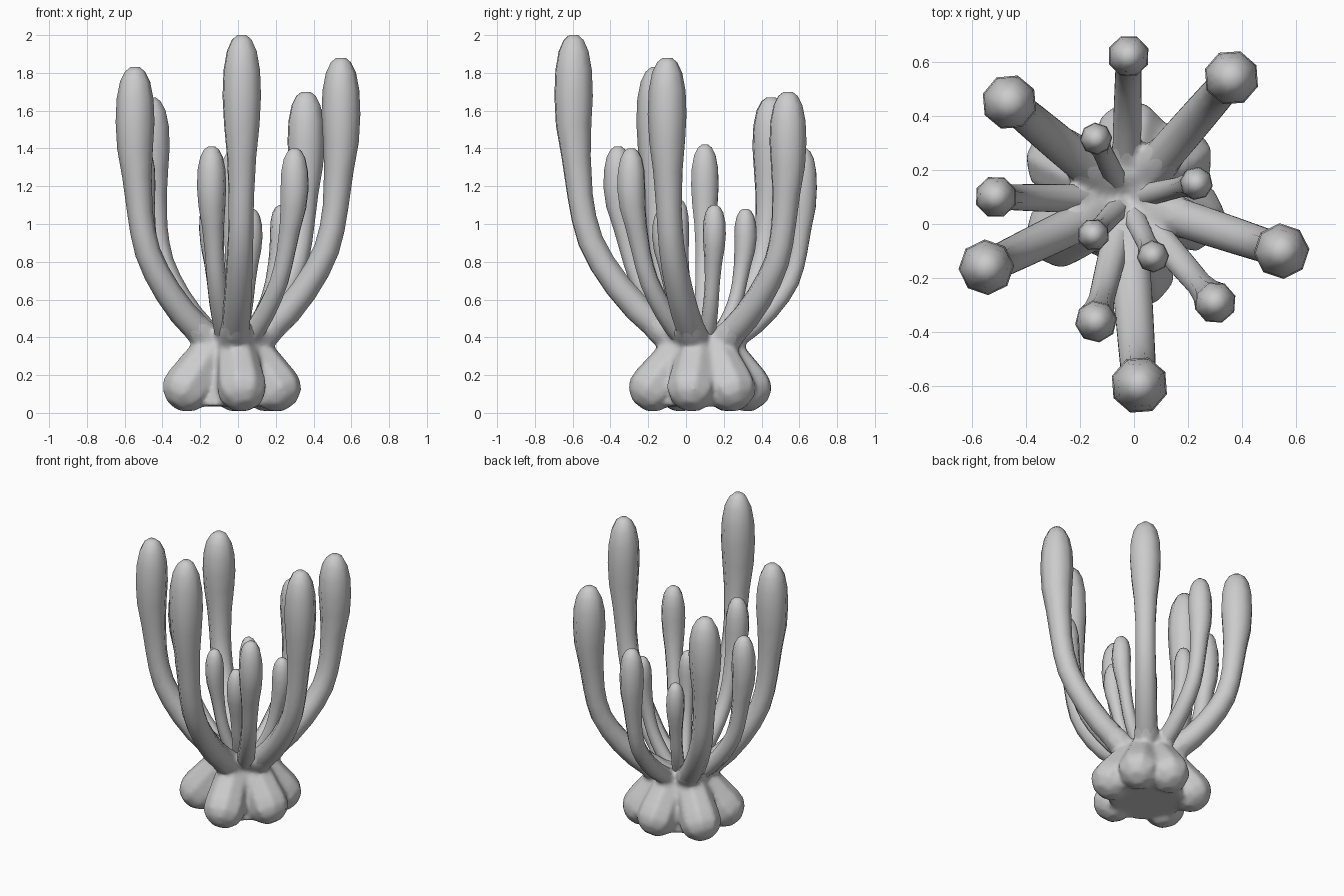
import bpy, bmesh, math
from mathutils import Matrix, Vector

cube = bpy.data.objects.get("Cube")
if cube:
    bpy.data.objects.remove(cube, do_unlink=True)

grey = bpy.data.materials.new("stone_grey")
grey.use_nodes = True
grey.diffuse_color = (0.6, 0.6, 0.6, 1)
grey.node_tree.nodes["Principled BSDF"].inputs["Base Color"].default_value = (0.6, 0.6, 0.6, 1)

CENTRE = Vector((-0.03, 0.09, 0.3))
SIDES = 8


def tube(bm, points, radii):
    """Capped round tube whose rings follow the path."""
    flat = points[-1] - points[0]
    side = Vector((-flat.y, flat.x, 0)).normalized()
    rings = []
    for i, (p, r) in enumerate(zip(points, radii)):
        tangent = (points[min(i + 1, len(points) - 1)] - points[max(i - 1, 0)]).normalized()
        up = tangent.cross(side).normalized()
        angles = [math.tau * (k + 0.5) / SIDES for k in range(SIDES)]
        rings.append([bm.verts.new(p + r * (math.cos(a) * side + math.sin(a) * up)) for a in angles])
    for a, b in zip(rings, rings[1:]):
        for k in range(SIDES):
            n = (k + 1) % SIDES
            bm.faces.new((a[k], a[n], b[n], b[k]))
    bm.faces.new(rings[0][::-1])
    bm.faces.new(rings[-1])


def finish(bm, name):
    bmesh.ops.recalc_face_normals(bm, faces=bm.faces)
    mesh = bpy.data.meshes.new(name)
    bm.to_mesh(mesh)
    bm.free()
    mesh.materials.append(grey)
    mesh.shade_smooth()
    obj = bpy.data.objects.new(name, mesh)
    bpy.context.collection.objects.link(obj)
    return obj


# Shared arm shape: height share, outward share, radius share
SHAPE = [(0, 0.08, 0.74), (0.085, 0.33, 0.75), (0.15, 0.51, 0.74), (0.22, 0.66, 0.72),
         (0.29, 0.78, 0.7), (0.36, 0.87, 0.68), (0.43, 0.92, 0.67), (0.5, 0.95, 0.68),
         (0.62, 0.98, 0.78), (0.72, 1, 0.95), (0.81, 1, 1.03), (0.89, 1, 0.98),
         (0.95, 1, 0.8), (0.985, 1, 0.53), (1, 1, 0.25)]

# Tip x, tip y, top height, bulb radius, straightness
ARMS = {
    "front_arm": (0.02, -0.595, 2.0, 0.104, 0),
    "left_arm": (0.545, -0.1, 1.88, 0.1, 0),
    "back_left_arm": (0.36, 0.54, 1.7, 0.1, 0),
    "back_arm": (-0.02, 0.62, 1.4, 0.076, 0),
    "back_right_arm": (-0.46, 0.45, 1.67, 0.1, 0),
    "right_arm": (-0.51, 0.1, 1.42, 0.076, 0.1),
    "front_right_arm": (-0.545, -0.16, 1.83, 0.1, 0),
    "front_right_short_arm": (-0.14, -0.36, 1.41, 0.076, 0.3),
    "front_left_short_arm": (0.3, -0.29, 1.4, 0.076, 0.3),
    "left_bud": (0.23, 0.15, 1.1, 0.06, 0.4),
    "back_bud": (-0.14, 0.315, 1.08, 0.058, 0.3),
    "right_bud": (-0.15, -0.04, 1.13, 0.058, 0.4),
    "front_bud": (0.07, -0.12, 1.08, 0.058, 0.4),
}

base = bmesh.new()
for name, (x, y, top, radius, straight) in ARMS.items():
    reach = Vector((x, y, 0)) - Vector((CENTRE.x, CENTRE.y, 0))
    path = []
    for u, out, _ in SHAPE:
        out += (min(1, u * 1.3) - out) * straight
        path.append(CENTRE + reach * out + Vector((0, 0, u * (top - CENTRE.z))))
    radii = [radius * s[2] for s in SHAPE]
    bm = bmesh.new()
    tube(bm, path, radii)
    finish(bm, name)
    # Root stub that tapers into the arm so the base blends upward
    tube(base, path[:3], [r * grow for r, grow in zip(radii, (1.2, 1.1, 0.85))])

# Bulging foot lobes that slope out from the neck: foot centres on the ground plan
LOBES = [(0.02, -0.175), (0.205, 0.03), (0.16, 0.24), (-0.01, 0.325), (-0.27, 0.23), (-0.27, -0.03)]
for x, y in LOBES:
    foot = Vector((x, y, 0.133))
    neck = CENTRE.lerp(Vector((x, y, CENTRE.z)), 0.45) + Vector((0, 0, 0.03))
    axis = (foot - neck).normalized()
    path = [neck - axis * 0.09, neck - axis * 0.05, neck, foot - axis * 0.03,
            foot + axis * 0.03, foot + axis * 0.08, foot + axis * 0.12]
    tube(base, path, [0.05, 0.09, 0.107, 0.133, 0.132, 0.107, 0.05])

# Tapered core that fills the gaps between the lobes
bmesh.ops.create_cone(base, cap_ends=True, segments=24, radius1=0.24, radius2=0.17, depth=0.32,
                      matrix=Matrix.Translation((CENTRE.x, CENTRE.y, 0.195)))

# Fuse and soften the base
lobed_base = finish(base, "lobed_base")
remesh = lobed_base.modifiers.new("fuse", "REMESH")
remesh.mode = "VOXEL"
remesh.voxel_size = 0.014
remesh.use_smooth_shade = True
soften = lobed_base.modifiers.new("soften", "SMOOTH")
soften.factor = 0.5
soften.iterations = 10
